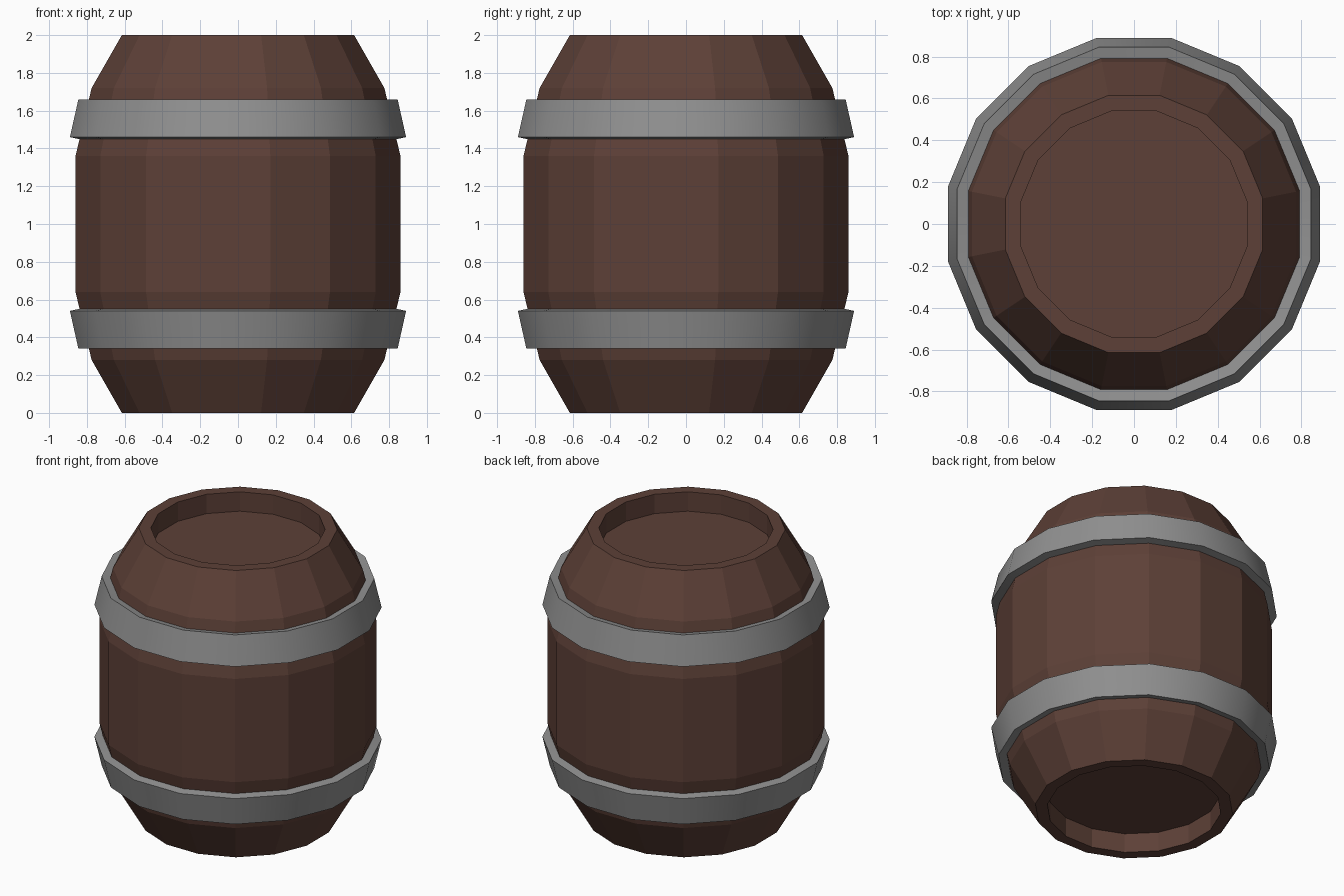
import bpy, bmesh, math

default = bpy.data.objects.get("Cube")
if default:
    bpy.data.objects.remove(default, do_unlink=True)

SIDES = 16
FLAT = math.cos(math.pi / SIDES)  # flat-to-corner radius ratio


def material(name, rgb):
    mat = bpy.data.materials.new(name)
    mat.use_nodes = True
    colour = (*rgb, 1)
    mat.diffuse_color = colour
    mat.node_tree.nodes["Principled BSDF"].inputs["Base Color"].default_value = colour
    return mat


def lathe(name, profile, mat, loop=False):
    """Spin (flat radius, z) points around z; an open profile gets flat caps."""
    bm = bmesh.new()
    rings = []
    for r, z in profile:
        ring = []
        for i in range(SIDES):
            a = 2 * math.pi * (i + 0.5) / SIDES
            ring.append(bm.verts.new((r / FLAT * math.cos(a), r / FLAT * math.sin(a), z)))
        rings.append(ring)
    pairs = list(zip(rings, rings[1:]))
    if loop:
        pairs.append((rings[-1], rings[0]))
    for low, high in pairs:
        for i in range(SIDES):
            j = (i + 1) % SIDES
            bm.faces.new((low[i], low[j], high[j], high[i]))
    if not loop:
        bm.faces.new(rings[0])
        bm.faces.new(rings[-1])
    bmesh.ops.recalc_face_normals(bm, faces=bm.faces)
    mesh = bpy.data.meshes.new(name)
    bm.to_mesh(mesh)
    bm.free()
    mesh.materials.append(mat)
    obj = bpy.data.objects.new(name, mesh)
    bpy.context.collection.objects.link(obj)
    return obj


def mirrored(points):
    return [(r, 2 - z) for r, z in points]


wood = material("dark brown wood", (0.1095, 0.0513, 0.0382))
metal = material("grey metal", (0.279, 0.279, 0.279))

# Staved body with a recessed lid at each end
lower = [(0.54, 0.135), (0.54, 0), (0.615, 0), (0.775, 0.28), (0.86, 0.64)]
lathe("barrel_body", lower + mirrored(lower[::-1]), wood)

# Tapered hoops, mirrored about the middle
hoop = [(0.845, 1.66), (0.89, 1.46), (0.835, 1.448), (0.79, 1.648)]
for name, points in (("upper_hoop", hoop), ("lower_hoop", mirrored(hoop))):
    obj = lathe(name, points, metal, loop=True)
    bpy.ops.object.select_all(action="DESELECT")
    obj.select_set(True)
    bpy.context.view_layer.objects.active = obj
    bpy.ops.object.shade_smooth_by_angle(angle=math.radians(30))
